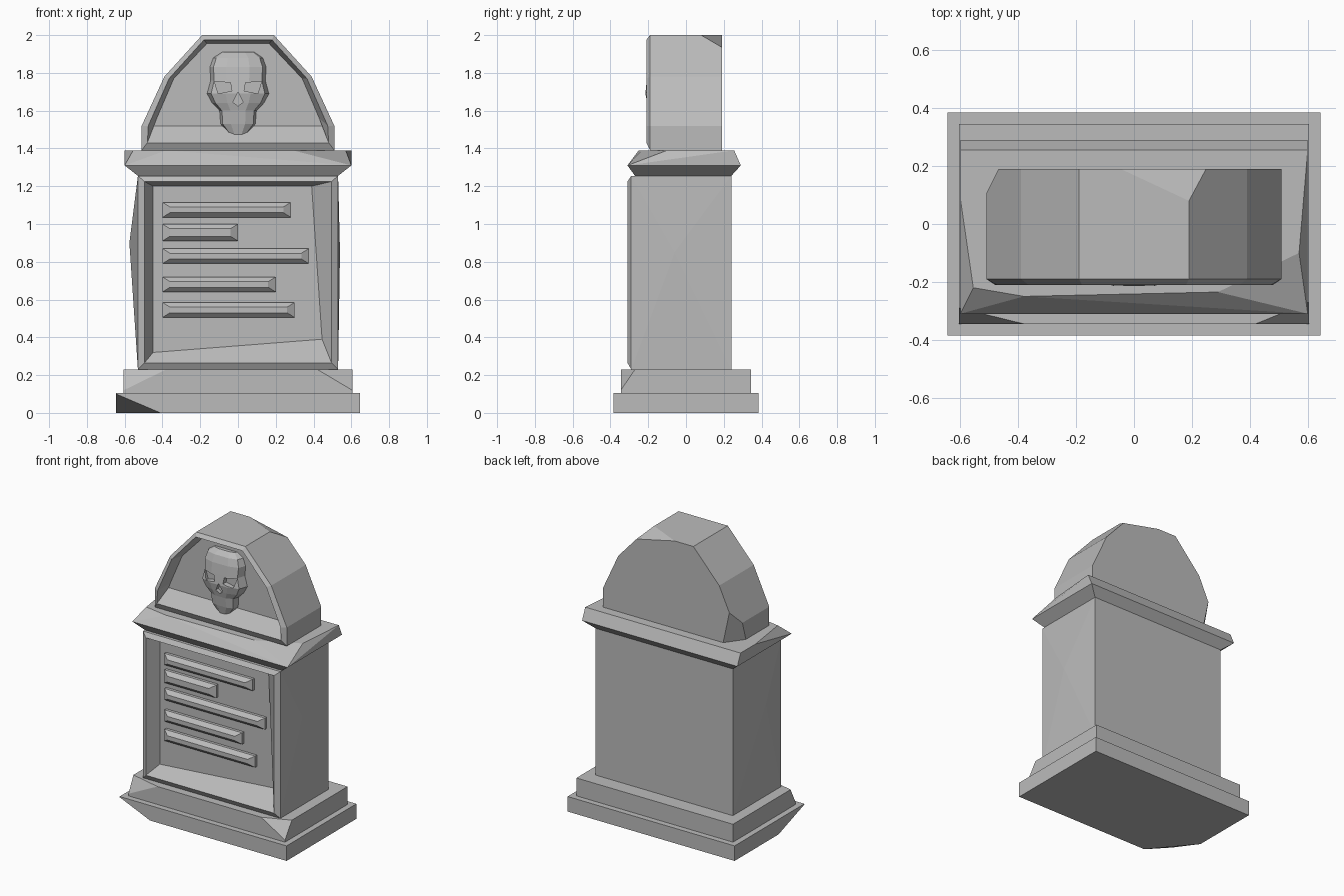
import bpy
import bmesh
from mathutils import Vector

cube = bpy.data.objects.get("Cube")
if cube:
    bpy.data.objects.remove(cube, do_unlink=True)

GREY = (0.5, 0.5, 0.5, 1)
stone = bpy.data.materials.new("stone_grey")
stone.use_nodes = True
stone.diffuse_color = GREY
stone.node_tree.nodes["Principled BSDF"].inputs["Base Color"].default_value = GREY


def finish(name, bm):
    bmesh.ops.recalc_face_normals(bm, faces=bm.faces)
    mesh = bpy.data.meshes.new(name)
    bm.to_mesh(mesh)
    bm.free()
    mesh.materials.append(stone)
    obj = bpy.data.objects.new(name, mesh)
    bpy.context.collection.objects.link(obj)
    return obj


def hull(points):
    bm = bmesh.new()
    for p in points:
        bm.verts.new(p)
    result = bmesh.ops.convex_hull(bm, input=bm.verts)
    loose = [v for v in set(result["geom_interior"] + result["geom_unused"])
             if isinstance(v, bmesh.types.BMVert)]
    bmesh.ops.delete(bm, geom=loose, context='VERTS')
    bmesh.ops.dissolve_limit(bm, angle_limit=0.01, verts=bm.verts, edges=bm.edges)
    return bm


def box_points(x, y0, y1, z0, z1):
    return [(sx * x, y, z) for sx in (-1, 1) for y in (y0, y1) for z in (z0, z1)]


def loft(rings):
    """Bridge closed rings with equal point counts and cap both ends."""
    bm = bmesh.new()
    rows = [[bm.verts.new(p) for p in ring] for ring in rings]
    n = len(rows[0])
    for a, b in zip(rows, rows[1:]):
        for i in range(n):
            j = (i + 1) % n
            bm.faces.new((a[i], a[j], b[j], b[i]))
    bm.faces.new(rows[0])
    bm.faces.new(rows[-1])
    bmesh.ops.recalc_face_normals(bm, faces=bm.faces)
    return bm


def chip(bm, a, b, c):
    """Knock a corner off along the plane through three points."""
    a, b, c = Vector(a), Vector(b), Vector(c)
    normal = (b - a).cross(c - a).normalized()
    middle = sum((v.co for v in bm.verts), Vector()) / len(bm.verts)
    if (middle - a).dot(normal) > 0:
        normal = -normal
    bmesh.ops.bisect_plane(bm, geom=bm.verts[:] + bm.edges[:] + bm.faces[:],
                           plane_co=a, plane_no=normal, clear_outer=True)
    bmesh.ops.holes_fill(bm, edges=[e for e in bm.edges if e.is_boundary])


def at_y(outline, y):
    return [(x, y, z) for x, z in outline]


def mirrored(half):
    return half + [(-x, z) for x, z in reversed(half)]


def rect(x, z0, z1):
    return [(-x, z0), (x, z0), (x, z1), (-x, z1)]


# Stepped base with broken corners
slab = hull(box_points(0.645, -0.385, 0.385, 0, 0.105))
chip(slab, (-0.41, -0.385, 0), (-0.645, -0.385, 0.1), (-0.645, -0.1, 0))
finish("base_slab", slab)

step = hull(box_points(0.605, -0.345, 0.345, 0.105, 0.23))
chip(step, (0.42, -0.345, 0.23), (0.605, -0.27, 0.23), (0.605, -0.345, 0.12))
chip(step, (-0.38, -0.345, 0.23), (-0.605, -0.29, 0.23), (-0.605, -0.345, 0.12))
finish("base_step", step)

# Body with a raised frame around a sunken panel
panel = [(-0.45, 0.32), (0.445, 0.39), (0.39, 1.2), (-0.45, 1.2)]
body = loft([at_y(rect(0.53, 0.23, 1.255), 0.24),
             at_y(rect(0.53, 0.23, 1.255), -0.29),
             at_y(rect(0.495, 0.265, 1.225), -0.31),
             at_y(panel, -0.22)])
sides = [f for f in body.faces if abs(f.normal.x) > 0.99]
for v in bmesh.ops.poke(body, faces=sides)["verts"]:
    v.co = (-0.575, -0.06, 0.9) if v.co.x < 0 else (0.54, -0.06, 0.85)
finish("body", body)

# Engraved text lines as raised blank bars: right end, bottom, top
bars = [(0.28, 1.035, 1.115), (0, 0.91, 1.0), (0.375, 0.79, 0.87),
        (0.2, 0.64, 0.72), (0.3, 0.505, 0.585)]
for number, (right, low, high) in enumerate(bars, 1):
    points = []
    for y, inset, drop in ((-0.2, 0, 0), (-0.24, 0, 0), (-0.265, 0.04, 0.025)):
        for x in (-0.4 + inset, right - inset):
            points += [(x, y, low + drop), (x, y, high - drop)]
    finish(f"panel_bar_{number}", hull(points))

# Worn cornice
worn_top = [(-0.6, 0.255), (-0.6, 0.09), (-0.555, -0.22), (-0.38, -0.25),
            (0.29, -0.235), (0.57, -0.1), (0.6, 0.255)]
cornice = hull(box_points(0.53, -0.27, 0.24, 1.255, 1.255)
               + box_points(0.6, -0.31, 0.29, 1.31, 1.31)
               + [(x, y, 1.39) for x, y in worn_top])
finish("cornice", cornice)

# Rounded head with a framed niche
outer = mirrored([(0.51, 1.39), (0.51, 1.52), (0.39, 1.78), (0.19, 2.0)])
rim = mirrored([(0.48, 1.43), (0.475, 1.52), (0.365, 1.77), (0.18, 1.975)])
niche = mirrored([(0.445, 1.52), (0.43, 1.56), (0.34, 1.77), (0.165, 1.955)])
head = loft([at_y(outer, 0.19), at_y(outer, -0.19), at_y(rim, -0.21), at_y(niche, -0.13)])
chip(head, (0.19, 0.08, 2.0), (0.25, 0.19, 1.935), (0, 0.19, 1.99))
chip(head, (-0.51, 0.1, 1.5), (-0.42, 0.19, 1.39), (-0.47, 0.19, 1.62))
finish("head", head)

# Skull lofted upward: height, half width, front depth
levels = [(1.47, 0.045, -0.17), (1.53, 0.095, -0.185), (1.6, 0.1, -0.195),
          (1.64, 0.14, -0.205), (1.69, 0.167, -0.215), (1.76, 0.148, -0.208),
          (1.83, 0.153, -0.2), (1.88, 0.135, -0.185), (1.91, 0.09, -0.155)]
rings = []
for z, w, front in levels:
    half = [(w * 0.4, front), (w * 0.85, front * 0.75 - 0.03), (w, -0.12)]
    rings.append([(x, y, z) for x, y in mirrored(half)])
skull = finish("skull", loft(rings))

# Eye sockets and nose hole
eye = [(0.033, 1.705), (0.105, 1.69), (0.125, 1.755), (0.04, 1.748)]
nose = [(0, 1.7), (-0.027, 1.645), (0, 1.625), (0.027, 1.645)]
for hole in (eye, [(-x, z) for x, z in eye], nose):
    cutter = finish("socket_cutter", loft([at_y(hole, -0.3), at_y(hole, -0.178)]))
    cutter.hide_render = True
    cut = skull.modifiers.new("socket", 'BOOLEAN')
    cut.operation = 'DIFFERENCE'
    cut.solver = 'EXACT'
    cut.object = cutter
    bpy.context.view_layer.objects.active = skull
    bpy.ops.object.modifier_apply(modifier=cut.name)
    bpy.data.objects.remove(cutter, do_unlink=True)
